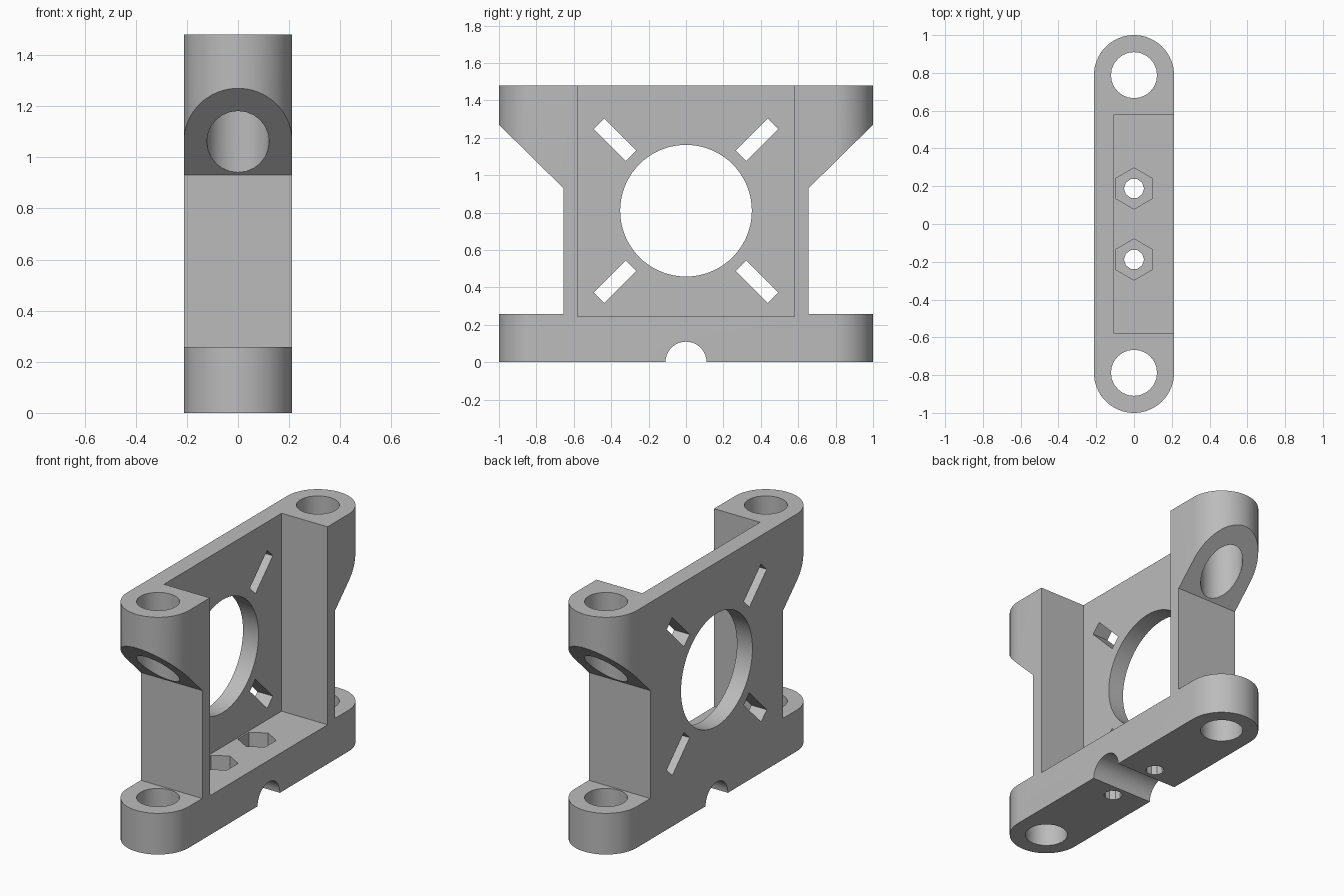
import bpy, bmesh, math
from mathutils import Matrix, Vector

cube = bpy.data.objects.get("Cube")
if cube:
    bpy.data.objects.remove(cube, do_unlink=True)

HALF_W, HEIGHT = 0.212, 1.48
LUG_Y, LUG_HOLE = 0.788, 0.122
BORE_Z, SLOT_OFF = 0.81, 0.38

grey = bpy.data.materials.new("plain grey")
grey.use_nodes = True
colour = (0.5, 0.5, 0.5, 1)
grey.diffuse_color = colour
grey.node_tree.nodes["Principled BSDF"].inputs["Base Color"].default_value = colour


def prism(name, points, depth, matrix):
    """Extrude a flat outline along its local z, then place it."""
    bm = bmesh.new()
    face = bm.faces.new([bm.verts.new((a, b, 0)) for a, b in points])
    ext = bmesh.ops.extrude_face_region(bm, geom=[face])
    verts = [v for v in ext["geom"] if isinstance(v, bmesh.types.BMVert)]
    bmesh.ops.translate(bm, verts=verts, vec=(0, 0, depth))
    bmesh.ops.recalc_face_normals(bm, faces=bm.faces[:])
    bm.transform(matrix)
    mesh = bpy.data.meshes.new(name)
    bm.to_mesh(mesh)
    bm.free()
    mesh.materials.append(grey)
    obj = bpy.data.objects.new(name, mesh)
    bpy.context.collection.objects.link(obj)
    return obj


def ring(radius, sides, start=0.0):
    return [(radius * math.cos(start + math.tau * i / sides),
             radius * math.sin(start + math.tau * i / sides)) for i in range(sides)]


def box(a, b):
    return [(-a, -b), (a, -b), (a, b), (-a, b)]


def up(x, y, z):
    return Matrix.Translation((x, y, z))


def across(x, y, z):
    """Local x, y, z become world y, z, x."""
    turn = Matrix(((0, 0, 1), (1, 0, 0), (0, 1, 0))).to_4x4()
    return Matrix.Translation((x, y, z)) @ turn


def boolean(target, tool, operation="DIFFERENCE"):
    mod = target.modifiers.new(operation.title(), "BOOLEAN")
    mod.operation, mod.solver, mod.object = operation, "EXACT", tool
    bpy.context.view_layer.objects.active = target
    bpy.ops.object.modifier_apply(modifier=mod.name)
    bpy.data.objects.remove(tool, do_unlink=True)


# Body: rounded plan shape trimmed to the side outline
N = 32
arc = [(HALF_W * math.cos(math.pi * i / N), LUG_Y + HALF_W * math.sin(math.pi * i / N))
       for i in range(N + 1)]
plan = arc + [(-x, -y) for x, y in arc]
body = prism("bracket_body", plan, HEIGHT, up(0, 0, 0))

# Waist recess with the sloped underside of the upper lugs
waist = [(0.655, 0.257), (1.2, 0.257), (1.2, 1.467), (0.655, 0.93)]
for s in (1, -1):
    boolean(body, prism("waist_cutter", [(s * y, z) for y, z in waist], 1, across(-0.5, 0, 0)))

# Open pocket on one side, leaving a thin wall
boolean(body, prism("pocket_cutter", box(0.58, 1), 1, across(-0.105, 0, 1.245)))

# Vertical rod holes through the lugs
for s in (1, -1):
    boolean(body, prism("rod_hole_cutter", ring(LUG_HOLE, 24), 2, up(0, s * LUG_Y, -0.2)))

# Large round opening in the wall
boolean(body, prism("bore_cutter", ring(0.352, 72), 0.4, across(-0.3, 0, BORE_Z)))

# Four diagonal slots around the opening
for sy in (1, -1):
    for sz in (1, -1):
        place = across(-0.3, sy * SLOT_OFF, BORE_Z + sz * SLOT_OFF)
        place = place @ Matrix.Rotation(sy * sz * math.pi / 4, 4, "Z")
        boolean(body, prism("slot_cutter", box(0.121, 0.039), 0.4, place))

# Half-round groove under the base
boolean(body, prism("groove_cutter", ring(0.11, 32), 1, across(-0.5, 0, 0)))

# Hexagonal nut recesses with bolt holes below
for s in (1, -1):
    boolean(body, prism("nut_cutter", ring(0.109, 6, math.pi / 2), 0.3, up(0, s * 0.188, 0.13)))
    boolean(body, prism("bolt_cutter", ring(0.053, 10), 0.6, up(0, s * 0.188, -0.2)))

# Smooth the round surfaces, keep edges crisp
bpy.ops.object.select_all(action="DESELECT")
body.select_set(True)
bpy.context.view_layer.objects.active = body
bpy.ops.object.shade_smooth_by_angle(angle=math.radians(25))
